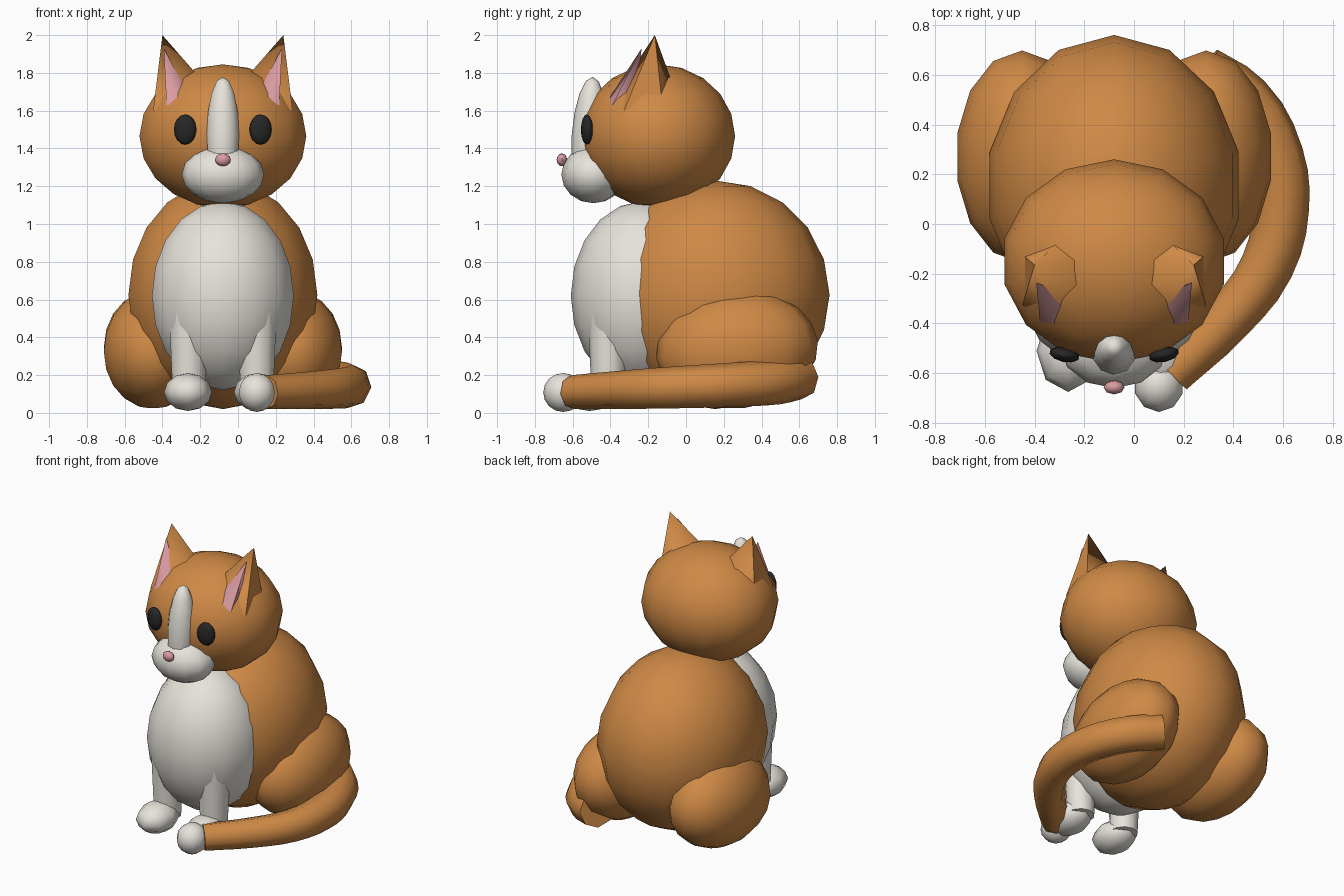
import bpy, bmesh
from math import radians, cos, sin, pi
from mathutils import Matrix, Euler, Vector

if "Cube" in bpy.data.objects:
    bpy.data.objects.remove(bpy.data.objects["Cube"])

CX = -0.08  # symmetry line of the cat


def material(name, rgb):
    m = bpy.data.materials.new(name)
    m.diffuse_color = (*rgb, 1)
    m.use_nodes = True
    m.node_tree.nodes["Principled BSDF"].inputs["Base Color"].default_value = m.diffuse_color
    return m


ORANGE = material("orange_fur", (0.62, 0.25, 0.06))
WHITE = material("white_fur", (0.80, 0.77, 0.71))
PINK = material("pink_skin", (0.70, 0.33, 0.36))
BLACK = material("dark_eye", (0.02, 0.02, 0.02))


def finish(name, bm, mat, smooth=50):
    bmesh.ops.recalc_face_normals(bm, faces=bm.faces)
    me = bpy.data.meshes.new(name)
    bm.to_mesh(me)
    bm.free()
    ob = bpy.data.objects.new(name, me)
    bpy.context.collection.objects.link(ob)
    me.materials.append(mat)
    shade(ob, smooth)
    return ob


def shade(ob, angle):
    bpy.ops.object.select_all(action='DESELECT')
    ob.select_set(True)
    bpy.context.view_layer.objects.active = ob
    bpy.ops.object.shade_smooth_by_angle(angle=radians(angle))


def ball(name, loc, radii, mat, seg=14, rings=10, rot=(0, 0, 0)):
    bm = bmesh.new()
    bmesh.ops.create_uvsphere(bm, u_segments=seg, v_segments=rings, radius=1)
    m = Matrix.LocRotScale(Vector(loc), Euler([radians(a) for a in rot]), Vector(radii))
    bmesh.ops.transform(bm, matrix=m, verts=bm.verts)
    return finish(name, bm, mat, 60)


def spike(name, base, rx, ry, apex, mat, sides=6):
    """Leaning pyramid with a corner facing front."""
    bm = bmesh.new()
    ring = [bm.verts.new((base[0] + rx * sin(2 * pi * i / sides),
                          base[1] + ry * cos(2 * pi * i / sides), base[2]))
            for i in range(sides)]
    tip = bm.verts.new(apex)
    bm.faces.new(ring)
    for i in range(sides):
        bm.faces.new((ring[i], ring[(i + 1) % sides], tip))
    return finish(name, bm, mat, 62)


# Torso and bib
ball("body", (CX, 0.155, 0.625), (0.513, 0.605, 0.605), ORANGE)
ball("bib", (CX, -0.23, 0.62), (0.385, 0.38, 0.50), WHITE)

# Head and face
ball("head", (CX, -0.15, 1.465), (0.453, 0.41, 0.38), ORANGE)
ball("muzzle", (CX, -0.49, 1.262), (0.218, 0.17, 0.152), WHITE, 12, 8)
ball("blaze", (CX, -0.515, 1.47), (0.09, 0.09, 0.31), WHITE, 10, 8, (-4, 0, 0))
ball("nose", (CX, -0.657, 1.34), (0.042, 0.028, 0.034), PINK, 8, 6)

# Paired parts
for s, side in ((-1, "left"), (1, "right")):
    def px(d):
        return CX + s * d

    ball("eye_" + side, (px(0.2), -0.525, 1.5), (0.062, 0.03, 0.08), BLACK, 10, 8, (0, 0, s * 12))
    spike("ear_" + side, (px(0.17), -0.225, 1.6), 0.23, 0.205, (px(0.32), -0.165, 2.0), ORANGE)
    spike("inner_ear_" + side, (px(0.225), -0.35, 1.63), 0.085, 0.08,
          (px(0.313), -0.235, 1.93), PINK)
    ball("haunch_" + side, (px(0.37), 0.27, 0.335), (0.267, 0.43, 0.312), ORANGE, 14, 10, (6, 0, 0))
    ball("front_paw_" + side, (px(0.185), -0.51, 0.11), (0.127, 0.165, 0.10), WHITE, 8, 6)
    # Front leg
    bm = bmesh.new()
    bmesh.ops.create_cone(bm, cap_ends=True, segments=10, radius1=0.09, radius2=0.11, depth=0.45)
    bmesh.ops.translate(bm, vec=(px(0.18), -0.41, 0.315), verts=bm.verts)
    finish("front_leg_" + side, bm, WHITE)

# Tail curling round the right side
path = [(0.27, 0.60, 0.19, 1.2), (0.44, 0.49, 0.165, 1.2), (0.565, 0.27, 0.15, 1.18),
        (0.59, 0.06, 0.14, 1.14), (0.535, -0.17, 0.13, 1.08), (0.38, -0.38, 0.12, 1.0),
        (0.15, -0.60, 0.11, 0.9)]
cu = bpy.data.curves.new("tail", 'CURVE')
cu.dimensions = '3D'
cu.bevel_depth = 0.1
cu.bevel_resolution = 2
cu.resolution_u = 3
cu.use_fill_caps = True
sp = cu.splines.new('BEZIER')
sp.bezier_points.add(len(path) - 1)
for p, (x, y, z, r) in zip(sp.bezier_points, path):
    p.co = (x, y, z)
    p.radius = r
    p.handle_left_type = p.handle_right_type = 'AUTO'
tail = bpy.data.objects.new("tail", cu)
bpy.context.collection.objects.link(tail)
cu.materials.append(ORANGE)
bpy.ops.object.select_all(action='DESELECT')
tail.select_set(True)
bpy.context.view_layer.objects.active = tail
bpy.ops.object.convert(target='MESH')
shade(bpy.context.view_layer.objects.active, 50)
ball("tail_tip", (0.1, -0.65, 0.108), (0.1, 0.106, 0.103), WHITE, 10, 8)
